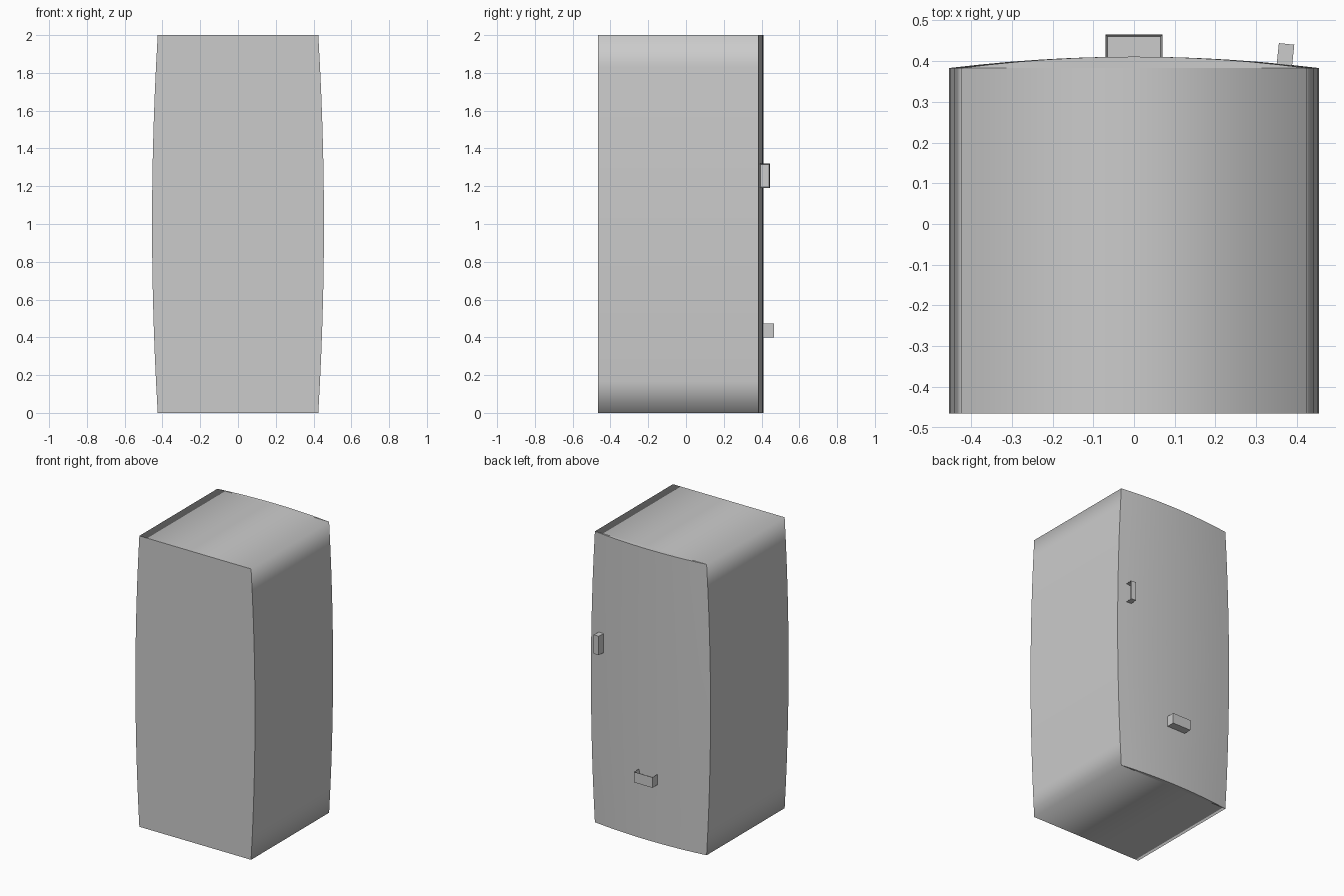
import bpy, bmesh
from math import radians
from mathutils import Matrix

if "Cube" in bpy.data.objects:
    bpy.data.objects.remove(bpy.data.objects["Cube"], do_unlink=True)

HEIGHT = 2.0
FRONT_Y, BACK_Y = -0.465, 0.383
DOOR_BULGE = 0.028
ROWS, COLS = 12, 12

grey = bpy.data.materials.new("plain_grey")
grey.use_nodes = True
grey.diffuse_color = (0.6, 0.6, 0.6, 1)
grey.node_tree.nodes["Principled BSDF"].inputs["Base Color"].default_value = (0.6, 0.6, 0.6, 1)


def finish(name, bm):
    bmesh.ops.recalc_face_normals(bm, faces=bm.faces)
    mesh = bpy.data.meshes.new(name)
    bm.to_mesh(mesh)
    bm.free()
    mesh.materials.append(grey)
    obj = bpy.data.objects.new(name, mesh)
    bpy.context.collection.objects.link(obj)
    return obj


def half_width(z):
    return 0.425 + 0.03 * (1 - (z - 1) ** 2)


levels = [HEIGHT * i / ROWS for i in range(ROWS + 1)]


# Cabinet shell: barrel-sided outline extruded from front to back
def cabinet():
    bm = bmesh.new()
    outline = [(half_width(z), z) for z in levels]
    outline += [(-x, z) for x, z in reversed(outline)]
    front = bm.faces.new([bm.verts.new((x, FRONT_Y, z)) for x, z in outline])
    wall = bmesh.ops.extrude_face_region(bm, geom=[front], use_keep_orig=True)["geom"]
    back_verts = [g for g in wall if isinstance(g, bmesh.types.BMVert)]
    back_faces = [g for g in wall if isinstance(g, bmesh.types.BMFace)]
    bmesh.ops.translate(bm, verts=back_verts, vec=(0, BACK_Y - FRONT_Y, 0))
    bmesh.ops.delete(bm, geom=back_faces, context='FACES_ONLY')
    # The wrap is smooth round its corners; only the front panel is flat
    for f in bm.faces:
        f.smooth = len(f.verts) == 4
    finish("cabinet_shell", bm)


# Door: curved across its width, with flat top and bottom slivers
def door():
    bm = bmesh.new()
    grid = []
    for z in levels:
        steps = [2 * j / COLS - 1 for j in range(COLS + 1)]
        grid.append([bm.verts.new((t * half_width(z), BACK_Y + DOOR_BULGE * (1 - t * t), z))
                     for t in steps])
    for low, high in zip(grid, grid[1:]):
        for j in range(COLS):
            bm.faces.new((low[j], low[j + 1], high[j + 1], high[j])).smooth = True
    for row in (grid[0], grid[-1]):
        bm.faces.new(row)
    finish("curved_door", bm)


# Handle: a block with a pocket sunk into its local top
def handle(name, size, location, rotation):
    bm = bmesh.new()
    bmesh.ops.create_cube(bm, size=1, matrix=Matrix.Diagonal((*size, 1)))
    top = max(bm.faces, key=lambda f: f.calc_center_median().z)
    bmesh.ops.inset_region(bm, faces=[top], thickness=0.007)
    bmesh.ops.translate(bm, verts=top.verts, vec=(0, 0, -0.03))
    bmesh.ops.transform(bm, matrix=Matrix.Translation(location) @ rotation, verts=bm.verts)
    finish(name, bm)


cabinet()
door()
handle("lower_handle", (0.14, 0.06, 0.072), (0, 0.435, 0.436), Matrix.Identity(4))
# The side handle stands upright, its pocket facing outward
turn = Matrix.Rotation(radians(-6), 4, 'Z') @ Matrix.Rotation(radians(90), 4, 'Y')
handle("side_handle", (0.13, 0.055, 0.038), (0.372, 0.415, 1.255), turn)
